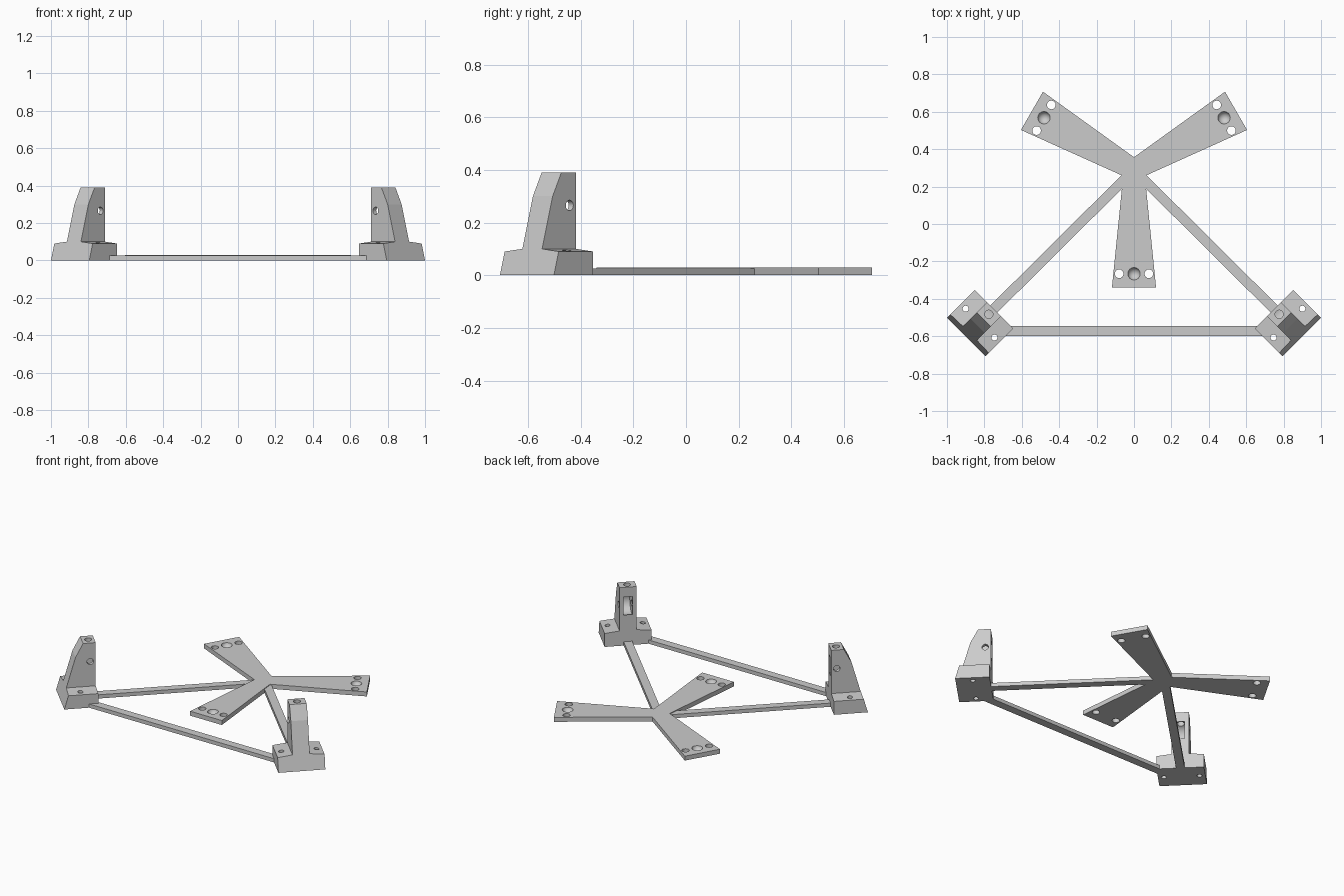
import bpy, bmesh, math
from mathutils import Matrix, Vector

if "Cube" in bpy.data.objects:
    bpy.data.objects.remove(bpy.data.objects["Cube"])

grey = bpy.data.materials.new("plain grey")
grey.diffuse_color = (0.6, 0.6, 0.6, 1)
grey.use_nodes = True
grey.node_tree.nodes["Principled BSDF"].inputs["Base Color"].default_value = grey.diffuse_color


def make(name, verts, faces):
    me = bpy.data.meshes.new(name)
    me.from_pydata(verts, [], faces)
    bm = bmesh.new()
    bm.from_mesh(me)
    bmesh.ops.recalc_face_normals(bm, faces=bm.faces)
    bm.to_mesh(me)
    bm.free()
    me.materials.append(grey)
    ob = bpy.data.objects.new(name, me)
    bpy.context.collection.objects.link(ob)
    return ob


def prism(name, outline, z0, z1):
    n = len(outline)
    verts = [(x, y, z) for z in (z0, z1) for x, y in outline]
    faces = [list(range(n)), list(range(n, 2 * n))]
    faces += [[i, (i + 1) % n, (i + 1) % n + n, i + n] for i in range(n)]
    return make(name, verts, faces)


def cutter(loc, r, depth=0, axis='Z'):
    """Cylinder cutter, or a ball when depth is 0."""
    bm = bmesh.new()
    m = Matrix.Translation(loc)
    if axis == 'X':
        m = m @ Matrix.Rotation(math.pi / 2, 4, 'Y')
    if depth:
        bmesh.ops.create_cone(bm, cap_ends=True, segments=48, radius1=r,
                              radius2=r, depth=depth, matrix=m)
    else:
        bmesh.ops.create_uvsphere(bm, u_segments=48, v_segments=24, radius=r, matrix=m)
    me = bpy.data.meshes.new("cutter")
    bm.to_mesh(me)
    bm.free()
    ob = bpy.data.objects.new("cutter", me)
    ob.hide_render = True
    bpy.context.collection.objects.link(ob)
    return ob


def cut(ob, cutters):
    for c in cutters:
        mod = ob.modifiers.new("cut", 'BOOLEAN')
        mod.operation = 'DIFFERENCE'
        mod.solver = 'EXACT'
        mod.object = c
    bpy.context.view_layer.update()
    dg = bpy.context.evaluated_depsgraph_get()
    me = bpy.data.meshes.new_from_object(ob.evaluated_get(dg))
    ob.modifiers.clear()
    ob.data = me
    me.materials.clear()
    me.materials.append(grey)
    for p in me.polygons:
        p.material_index = 0
        p.use_smooth = True
    me.set_sharp_from_angle(angle=math.radians(9))
    for c in cutters:
        bpy.data.objects.remove(c)


# Three-armed mounting plate
CY, ARM, HALF = 0.29, 0.63, 0.118
outline, holes = [], []
for k in range(3):
    a = math.radians(-90 + 120 * k)
    d, s = Vector((math.cos(a), math.sin(a))), Vector((-math.sin(a), math.cos(a)))
    c = Vector((0, CY))
    b = a + math.radians(60)
    outline += [c + d * ARM - s * HALF, c + d * ARM + s * HALF,
                c + Vector((math.cos(b), math.sin(b))) * 0.067]
    p = c + d * 0.556
    holes.append(cutter((p.x, p.y, 0.037), 0.034))          # round dimple
    for e in (-0.079, 0.079):                               # screw holes
        q = p + s * e
        holes.append(cutter((q.x, q.y, 0.015), 0.023, 0.2))
plate = prism("three_arm_plate", outline, 0, 0.03)
cut(plate, holes)

# Connecting struts
prism("front_strut", [(-0.72, -0.599), (0.72, -0.599), (0.72, -0.545), (-0.72, -0.545)], 0, 0.025)
for side, label in ((-1, "left"), (1, "right")):
    a, b = Vector((side * 0.02, 0.27)), Vector((side * 0.77, -0.475))
    n = (b - a).normalized().orthogonal() * 0.0265
    prism(label + "_strut", [a - n, b - n, b + n, a + n], 0, 0.025)

# Corner brackets: shouldered foot with a tapered tower (u across, v inward)
W, U, VI = 0.053, 0.145, 0.105


def outer(z):
    return -0.105 + 0.283 * z


ring = [(outer(0), 0), (VI, 0), (VI, 0.1), (VI, 0.39), (0.027, 0.39), (-0.02, 0.3), (outer(0.1), 0.1)]
end = [(outer(0), 0), (VI, 0), (VI, 0.09), (outer(0.09), 0.09)]
verts = [(u, v, z) for u, prof in ((-W, ring), (W, ring), (-U, end), (U, end)) for v, z in prof]
faces = [[i, (i + 1) % 7, (i + 1) % 7 + 7, i + 7] for i in range(7)]
for r, e in ((0, 14), (7, 18)):
    faces.append([r + i for i in (2, 3, 4, 5, 6)])
    faces.append([e + i for i in range(4)])
    loop = [r, r + 1, r + 2, r + 6]
    faces += [[loop[i], loop[(i + 1) % 4], e + (i + 1) % 4, e + i] for i in range(4)]

for side, label in ((-1, "left"), (1, "right")):
    ob = make(label + "_bracket", verts, faces)
    cut(ob, [cutter((-0.109, 0, 0.05), 0.016, 0.4),           # foot screw holes
             cutter((0.109, 0, 0.05), 0.016, 0.4),
             cutter((0, 0.071, 0.265), 0.069, 0.056, 'X'),    # wheel pocket
             cutter((0, 0.071, 0.265), 0.02, 0.3, 'X'),       # axle hole
             cutter((0, 0.067, 0.37), 0.022, 0.12)])          # top hole
    m = Matrix.Translation((-0.8232, -0.53, 0)) @ Matrix.Rotation(-math.pi / 4, 4, 'Z')
    ob.data.transform(m)
    if side > 0:
        ob.data.transform(Matrix.Scale(-1, 4, (1, 0, 0)))
        ob.data.flip_normals()
